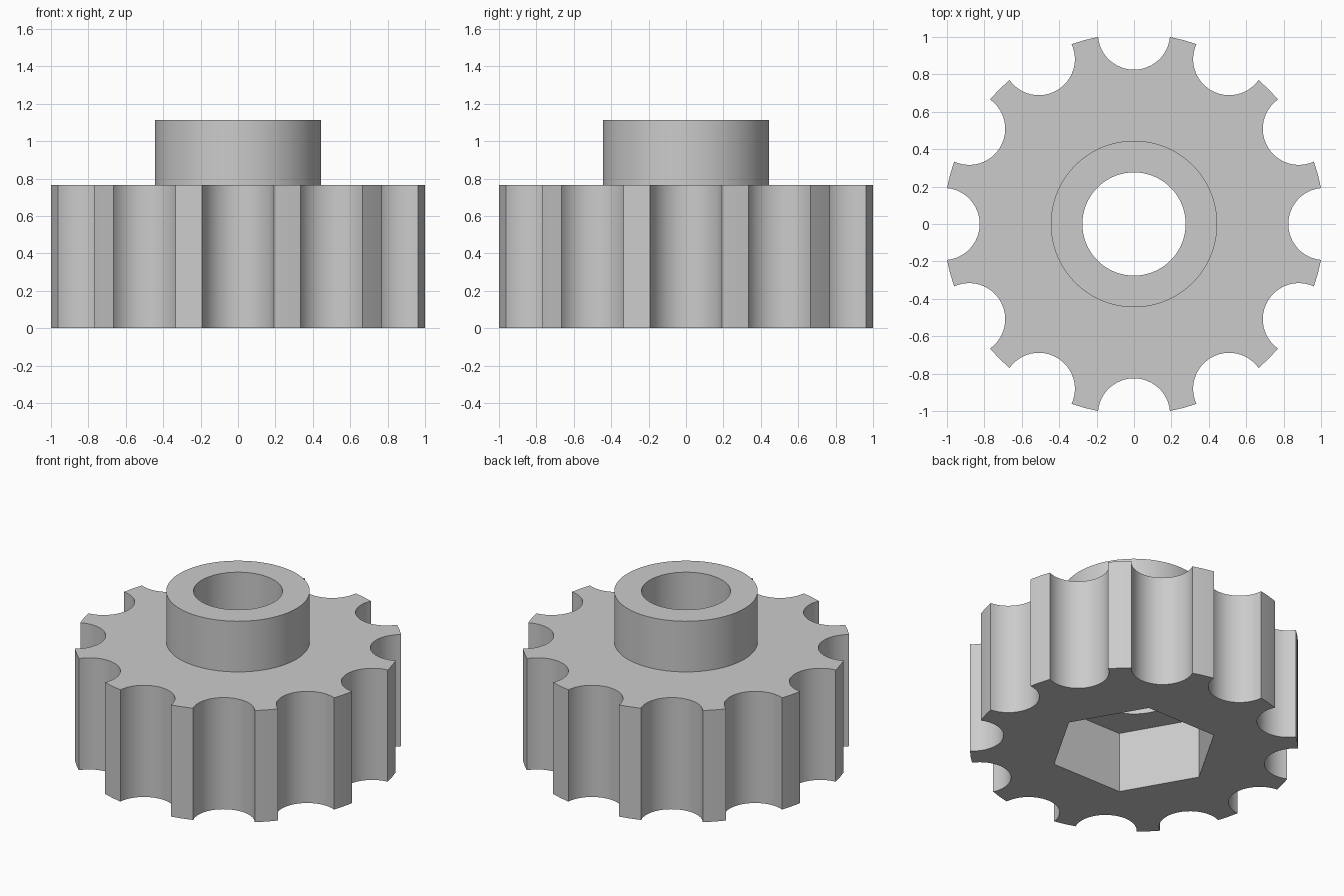
import bpy, bmesh
from math import pi, cos, sin, acos, asin
from mathutils import Vector

RADIUS, NOTCH_RADIUS, NOTCHES = 1.018, 0.193, 12
BODY_TOP, HUB_TOP = 0.765, 1.112
HUB_RADIUS, BORE_RADIUS = 0.445, 0.276
HEX_RADIUS, HEX_DEPTH = 0.527, 0.416

cube = bpy.data.objects.get("Cube")
if cube:
    bpy.data.objects.remove(cube)

grey = bpy.data.materials.new("grey")
grey.use_nodes = True
grey.diffuse_color = (0.6, 0.6, 0.6, 1)
grey.node_tree.nodes["Principled BSDF"].inputs["Base Color"].default_value = (0.6, 0.6, 0.6, 1)


def polar(radius, angle):
    return Vector((radius * cos(angle), radius * sin(angle), 0))


def ring(radius, count):
    return [polar(radius, 2 * pi * i / count) for i in range(count)]


def prism(name, outline, bottom, top):
    """Extrude a closed outline from bottom to top."""
    bm = bmesh.new()
    face = bm.faces.new([bm.verts.new((p.x, p.y, bottom)) for p in outline])
    walls = bmesh.ops.extrude_face_region(bm, geom=[face])["geom"]
    lifted = [v for v in walls if isinstance(v, bmesh.types.BMVert)]
    bmesh.ops.translate(bm, verts=lifted, vec=(0, 0, top - bottom))
    bmesh.ops.recalc_face_normals(bm, faces=bm.faces)
    mesh = bpy.data.meshes.new(name)
    bm.to_mesh(mesh)
    bm.free()
    mesh.materials.append(grey)
    obj = bpy.data.objects.new(name, mesh)
    bpy.context.collection.objects.link(obj)
    return obj


def combine(target, tool, operation):
    """Apply a boolean and discard the tool object."""
    mod = target.modifiers.new(tool.name, "BOOLEAN")
    mod.operation, mod.object, mod.solver = operation, tool, "EXACT"
    bpy.ops.object.select_all(action="DESELECT")
    bpy.context.view_layer.objects.active = target
    target.select_set(True)
    bpy.ops.object.modifier_apply(modifier=mod.name)
    bpy.data.objects.remove(tool)


# Scalloped outline: round finger notches separated by narrow lands
outline = []
sweep = acos(NOTCH_RADIUS / (2 * RADIUS))
steps = 24
for k in range(NOTCHES):
    angle = 2 * pi * k / NOTCHES
    centre = polar(RADIUS, angle)
    for i in range(steps + 1):
        phi = sweep * (1 - 2 * i / steps)
        outline.append(centre + polar(NOTCH_RADIUS, angle + pi + phi))
    outline.append(polar(RADIUS, angle + pi / NOTCHES))

# Grip body with the hub on top
knob = prism("grip_knob", outline, 0, BODY_TOP)
combine(knob, prism("hub", ring(HUB_RADIUS, 96), BODY_TOP - 0.1, HUB_TOP), "UNION")

# Through bore and hexagonal nut pocket in the underside
combine(knob, prism("bore_cutter", ring(BORE_RADIUS, 96), -0.1, HUB_TOP + 0.1), "DIFFERENCE")
combine(knob, prism("hex_cutter", ring(HEX_RADIUS, 6), -0.1, HEX_DEPTH), "DIFFERENCE")

bpy.ops.object.shade_smooth_by_angle(angle=pi / 9)
